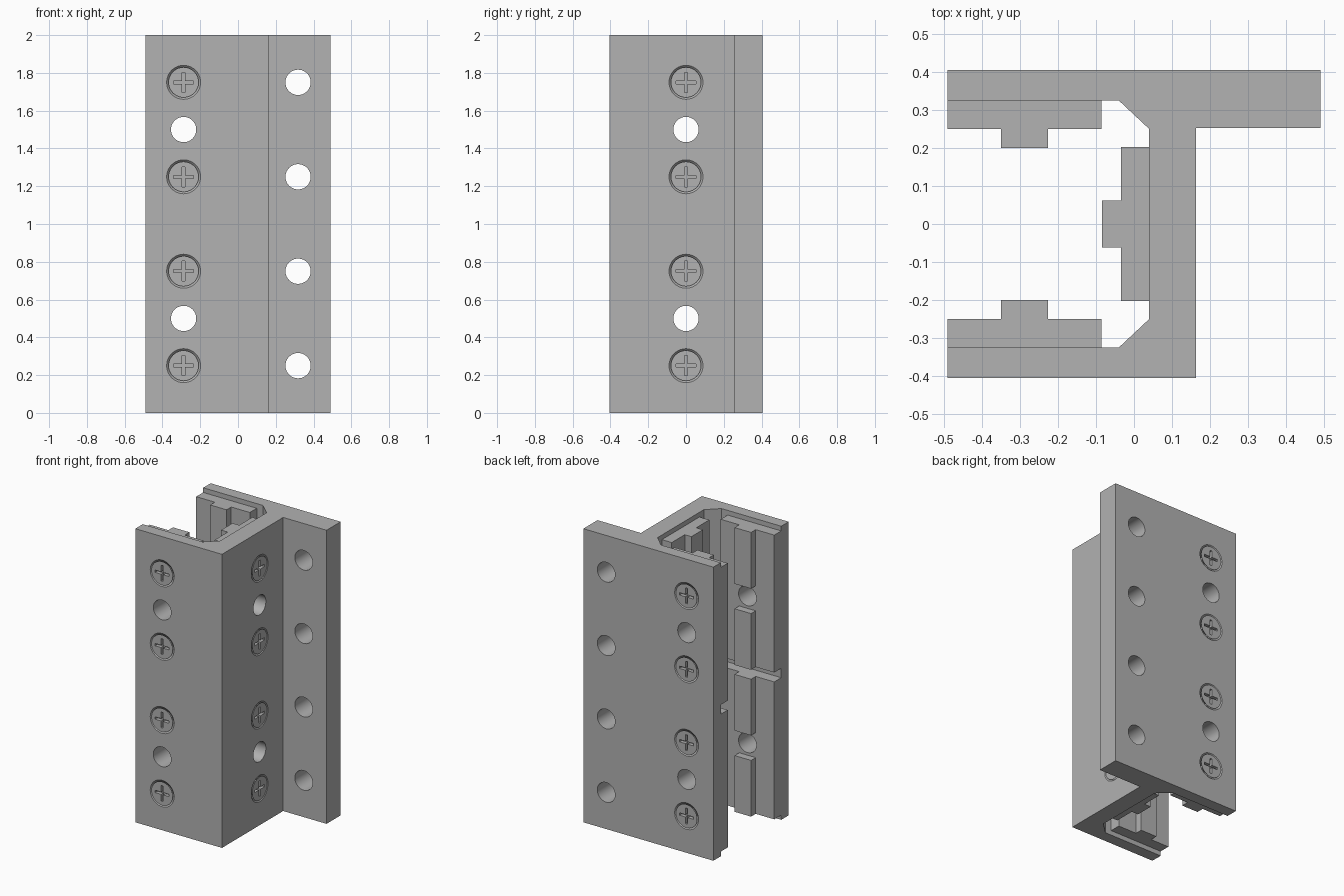
import bpy
import bmesh
from math import pi
from mathutils import Matrix

if "Cube" in bpy.data.objects:
    bpy.data.objects.remove(bpy.data.objects["Cube"])

grey = bpy.data.materials.new("plain grey")
grey.use_nodes = True
colour = (0.445, 0.445, 0.445, 1)
grey.diffuse_color = colour
grey.node_tree.nodes["Principled BSDF"].inputs["Base Color"].default_value = colour

OUT = Matrix.Rotation(-pi / 2, 4, "X")  # turns z to a face's outward y


def prism(bm, pts, z0, z1, matrix=Matrix()):
    low, high = ([bm.verts.new(matrix @ Matrix.Translation((x, y, z)).translation)
                  for x, y in pts] for z in (z0, z1))
    bm.faces.new(low[::-1])
    bm.faces.new(high)
    for i in range(len(pts)):
        j = (i + 1) % len(pts)
        bm.faces.new((low[i], low[j], high[j], high[i]))


def disc(bm, r0, r1, d0, d1, matrix):
    # round solid about the outward axis, from depth d0 to d1
    bmesh.ops.create_cone(bm, cap_ends=True, segments=40, radius1=r0, radius2=r1, depth=d1 - d0,
                          matrix=matrix @ OUT @ Matrix.Translation((0, 0, (d0 + d1) / 2)))


def finish(bm, name):
    bmesh.ops.recalc_face_normals(bm, faces=bm.faces)
    mesh = bpy.data.meshes.new(name)
    bm.to_mesh(mesh)
    bm.free()
    mesh.materials.append(grey)
    ob = bpy.data.objects.new(name, mesh)
    bpy.context.collection.objects.link(ob)
    return ob


def activate(ob):
    bpy.ops.object.select_all(action="DESELECT")
    ob.select_set(True)
    bpy.context.view_layer.objects.active = ob


def cut(ob, bm):
    cutter = finish(bm, "cutter")
    cutter.hide_render = True
    activate(ob)
    mod = ob.modifiers.new("cut", "BOOLEAN")
    mod.operation = "DIFFERENCE"
    mod.solver = "EXACT"
    mod.object = cutter
    bpy.ops.object.modifier_apply(modifier=mod.name)
    bpy.data.objects.remove(cutter)


def smooth(ob):
    activate(ob)
    bpy.ops.object.shade_smooth_by_angle()


# Each wall: x, y of its outer face, turn, thickness
walls = {"front": (-0.288, -0.405, pi, 0.08),
         "back": (-0.288, 0.405, 0, 0.08),
         "side": (0.163, 0, -pi / 2, 0.122)}
screw_heights = (0.25, 0.75, 1.25, 1.75)
HOLE = 0.067


def frame(wall, z=0):
    x, y, turn, _ = walls[wall]
    return Matrix.Translation((x, y, z)) @ Matrix.Rotation(turn, 4, "Z")


# Bracket: channel with a flange along one edge
bm = bmesh.new()
prism(bm, [(-0.49, -0.405), (0.163, -0.405), (0.163, 0.253), (0.49, 0.253),
           (0.49, 0.405), (-0.49, 0.405), (-0.49, 0.325), (-0.04, 0.325),
           (0.04, 0.25), (0.04, -0.25), (-0.04, -0.325), (-0.49, -0.325)], 0, 2)
bracket = finish(bm, "bracket")

# Flange holes, wall holes and countersinks
bm = bmesh.new()
for z in screw_heights:
    disc(bm, HOLE, HOLE, -0.3, 0.1, Matrix.Translation((0.318, 0.405, z)))
    for wall in walls:
        disc(bm, 0.05, 0.10, -0.04, 0.01, frame(wall, z))
for z in (0.5, 1.5):
    for wall in walls:
        disc(bm, HOLE, HOLE, -0.15, 0.05, frame(wall, z))
cut(bracket, bm)
smooth(bracket)

for wall, (_, _, _, thick) in walls.items():
    # Guide pads: stepped strips with the rib interrupted at the hole
    base, step, tip = -thick, -thick - 0.075, -thick - 0.125
    profile = [(-0.202, base), (0.202, base), (0.202, step), (0.062, step),
               (0.062, tip), (-0.062, tip), (-0.062, step), (-0.202, step)]
    for label, mid in (("lower", 0.5), ("upper", 1.5)):
        bm = bmesh.new()
        prism(bm, profile, mid - 0.468, mid + 0.468, frame(wall))
        pad = finish(bm, f"{wall}_{label}_pad")
        bm = bmesh.new()
        prism(bm, [(-0.1, tip - 0.05), (0.1, tip - 0.05), (0.1, step), (-0.1, step)],
              mid - 0.085, mid + 0.085, frame(wall))
        cut(pad, bm)
        bm = bmesh.new()
        disc(bm, HOLE, HOLE, tip - 0.1, 0.05, frame(wall, mid))
        cut(pad, bm)
        smooth(pad)

    # Countersunk screws with a cross slot
    a, b = 0.053, 0.008
    cross = [(a, -b), (a, b), (b, b), (b, a), (-b, a), (-b, b),
             (-a, b), (-a, -b), (-b, -b), (-b, -a), (b, -a), (b, -b)]
    for i, z in enumerate(screw_heights):
        bm = bmesh.new()
        disc(bm, 0.041, 0.08, -0.04, 0, frame(wall, z))
        screw = finish(bm, f"{wall}_screw_{i + 1}")
        bm = bmesh.new()
        prism(bm, cross, -0.025, 0.02, frame(wall, z) @ OUT)
        cut(screw, bm)
        smooth(screw)
